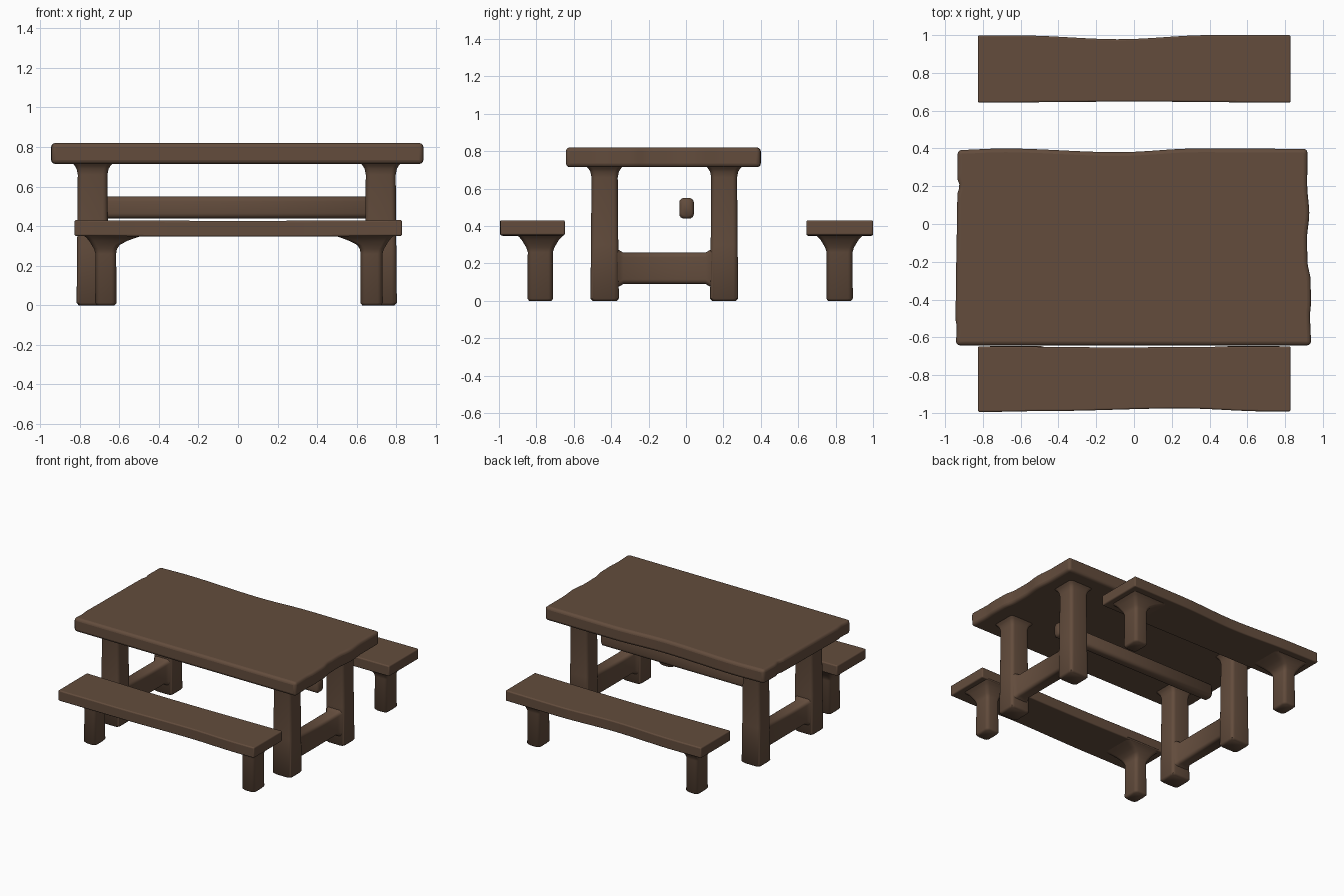
import bpy, bmesh, math

cube = bpy.data.objects.get("Cube")
if cube:
    bpy.data.objects.remove(cube, do_unlink=True)

wood = bpy.data.materials.new("brown wood")
wood.use_nodes = True
BROWN = (0.125, 0.073, 0.046, 1)
wood.diffuse_color = BROWN
bsdf = wood.node_tree.nodes["Principled BSDF"]
bsdf.inputs["Base Color"].default_value = BROWN
bsdf.inputs["Roughness"].default_value = 0.8


def finish(name, bm, bevel=0):
    bmesh.ops.recalc_face_normals(bm, faces=bm.faces)
    mesh = bpy.data.meshes.new(name)
    bm.to_mesh(mesh)
    bm.free()
    mesh.materials.append(wood)
    obj = bpy.data.objects.new(name, mesh)
    bpy.context.collection.objects.link(obj)
    if bevel:
        mod = obj.modifiers.new("rounded edges", "BEVEL")
        mod.width, mod.segments = bevel, 3
        mod.limit_method, mod.angle_limit = "ANGLE", math.radians(50)
    bpy.ops.object.select_all(action="DESELECT")
    obj.select_set(True)
    bpy.context.view_layer.objects.active = obj
    bpy.ops.object.shade_smooth_by_angle(angle=math.radians(50))


def curve(points, t):
    """Eased interpolation through (position, value) pairs."""
    if t <= points[0][0]:
        return points[0][1]
    for (p, a), (q, b) in zip(points, points[1:]):
        if t <= q:
            s = (t - p) / (q - p)
            return a + (b - a) * s * s * (3 - 2 * s)
    return points[-1][1]


def slab(name, left, right, front, back, bottom, top, bevel, sag=0):
    """Plank whose four edges follow curves: ends over y, sides over x."""
    bm = bmesh.new()
    bmesh.ops.create_grid(bm, x_segments=36, y_segments=40, size=1)
    low_x, high_x = left[0][1], right[0][1]
    low_y, high_y = front[0][1], back[0][1]
    for v in bm.verts:
        u, w = (v.co.x + 1) / 2, (v.co.y + 1) / 2
        x = low_x + (high_x - low_x) * u
        y = low_y + (high_y - low_y) * w
        v.co.x = curve(left, y) * (1 - u) + curve(right, y) * u
        v.co.y = curve(front, x) * (1 - w) + curve(back, x) * w
        v.co.z = bottom - sag * math.cos(x * 1.9)
    ext = bmesh.ops.extrude_face_region(bm, geom=bm.faces[:])
    for v in ext["geom"]:
        if isinstance(v, bmesh.types.BMVert):
            v.co.z += top - bottom
    finish(name, bm, bevel)


def beam(name, axis, stations, radius=0.025):
    """Rounded-rectangle loft; station = (along, a0, a1, b0, b1)."""
    bm = bmesh.new()
    rings = []
    for t, a0, a1, b0, b1 in stations:
        ring = []
        corners = [(a1, b1, -1, -1), (a0, b1, 1, -1), (a0, b0, 1, 1), (a1, b0, -1, 1)]
        for i, (a, b, da, db) in enumerate(corners):
            for k in range(5):
                ang = (i + k / 4) * math.pi / 2
                p = a + radius * (da + math.cos(ang))
                q = b + radius * (db + math.sin(ang))
                co = {"X": (t, p, q), "Y": (p, t, q), "Z": (p, q, t)}[axis]
                ring.append(bm.verts.new(co))
        rings.append(ring)
    for r, s in zip(rings, rings[1:]):
        for i in range(len(r)):
            j = (i + 1) % len(r)
            bm.faces.new((r[i], r[j], s[j], s[i]))
    bm.faces.new(rings[0])
    bm.faces.new(rings[-1])
    finish(name, bm)


def grow(t, box, d, e=None):
    """Station with its box grown by d, or by d and e along a's two ends."""
    a0, a1, b0, b1 = box
    return (t, a0 - d, a1 + (d if e is None else e), b0 - d, b1 + d)


# Table top with worn ends and a notch between boards
slab("table_top",
     [(-0.64, -0.943), (-0.55, -0.938), (-0.5, -0.945), (-0.3, -0.942), (0.0, -0.938),
      (0.17, -0.935), (0.2, -0.92), (0.23, -0.935), (0.39, -0.933)],
     [(-0.64, 0.937), (-0.48, 0.932), (-0.42, 0.937), (-0.3, 0.935), (-0.2, 0.918),
      (-0.08, 0.916), (0.05, 0.928), (0.2, 0.917), (0.39, 0.918)],
     [(-0.9, -0.642)],
     [(-0.94, 0.392), (-0.7, 0.4), (-0.08, 0.38), (0.35, 0.4), (0.92, 0.398)],
     0.715, 0.82, 0.02)

# Benches with a gently worn outer edge
slab("front_bench_seat", [(0, -0.826)], [(0, 0.829)],
     [(-0.8, -0.995), (-0.45, -0.99), (0.25, -0.976), (0.7, -0.992)],
     [(-0.8, -0.648), (-0.1, -0.653), (0.8, -0.648)], 0.351, 0.431, 0.017, 0.004)
slab("back_bench_seat", [(0, -0.826)], [(0, 0.829)],
     [(-0.8, 0.643), (0, 0.648), (0.8, 0.643)],
     [(-0.8, 0.998), (-0.6, 0.998), (-0.08, 0.978), (0.4, 1.0)], 0.351, 0.431, 0.017, 0.004)

for side, x0, x1 in (("right", -0.813, -0.657), ("left", 0.643, 0.8)):
    # Table legs, flared under the top
    for end, y0, y1 in (("front", -0.508, -0.362), ("back", 0.132, 0.276)):
        box = (x0, x1, y0, y1)
        beam(f"{end}_{side}_table_leg", "Z", [
            grow(0, box, -0.008), grow(0.012, box, 0.003), grow(0.3, box, 0),
            grow(0.66, box, -0.003), grow(0.69, box, 0.003),
            grow(0.705, box, 0.012), grow(0.725, box, 0.03)])
    # Low stretcher joining each pair of legs
    mid = (x0 + x1) / 2
    box = (mid - 0.05, mid + 0.05, 0.09, 0.258)
    beam(f"{side}_stretcher", "Y", [
        grow(-0.375, box, 0.022), grow(-0.355, box, 0.012), grow(-0.335, box, 0),
        grow(0.105, box, 0), grow(0.125, box, 0.012), grow(0.145, box, 0.022)])

# Long rail hanging between the ends
rail = (-0.036, 0.042, 0.44, 0.55)
beam("centre_rail", "X", [
    grow(-0.68, rail, -0.012), grow(-0.665, rail, 0),
    grow(0.685, rail, 0), grow(0.7, rail, -0.012)])

# Bench legs, with a long curved bracket towards the middle
for end, y0, y1 in (("front", -0.846, -0.712), ("back", 0.752, 0.89)):
    for side, x0, x1 in (("right", -0.72, -0.616), ("left", 0.62, 0.73)):
        box = (x0, x1, y0, y1)
        stations = [grow(0, box, -0.008), grow(0.012, box, 0.002), grow(0.26, box, 0)]
        for t, out, inner in ((0.285, 0.008, 0.004), (0.305, 0.02, 0.018),
                              (0.325, 0.032, 0.055), (0.34, 0.045, 0.095),
                              (0.358, 0.065, 0.15)):
            station = list(grow(t, box, out, inner))
            if side == "left":
                station[1], station[2] = x0 - inner, x1 + out
            stations.append(station)
        beam(f"{end}_{side}_bench_leg", "Z", stations)
